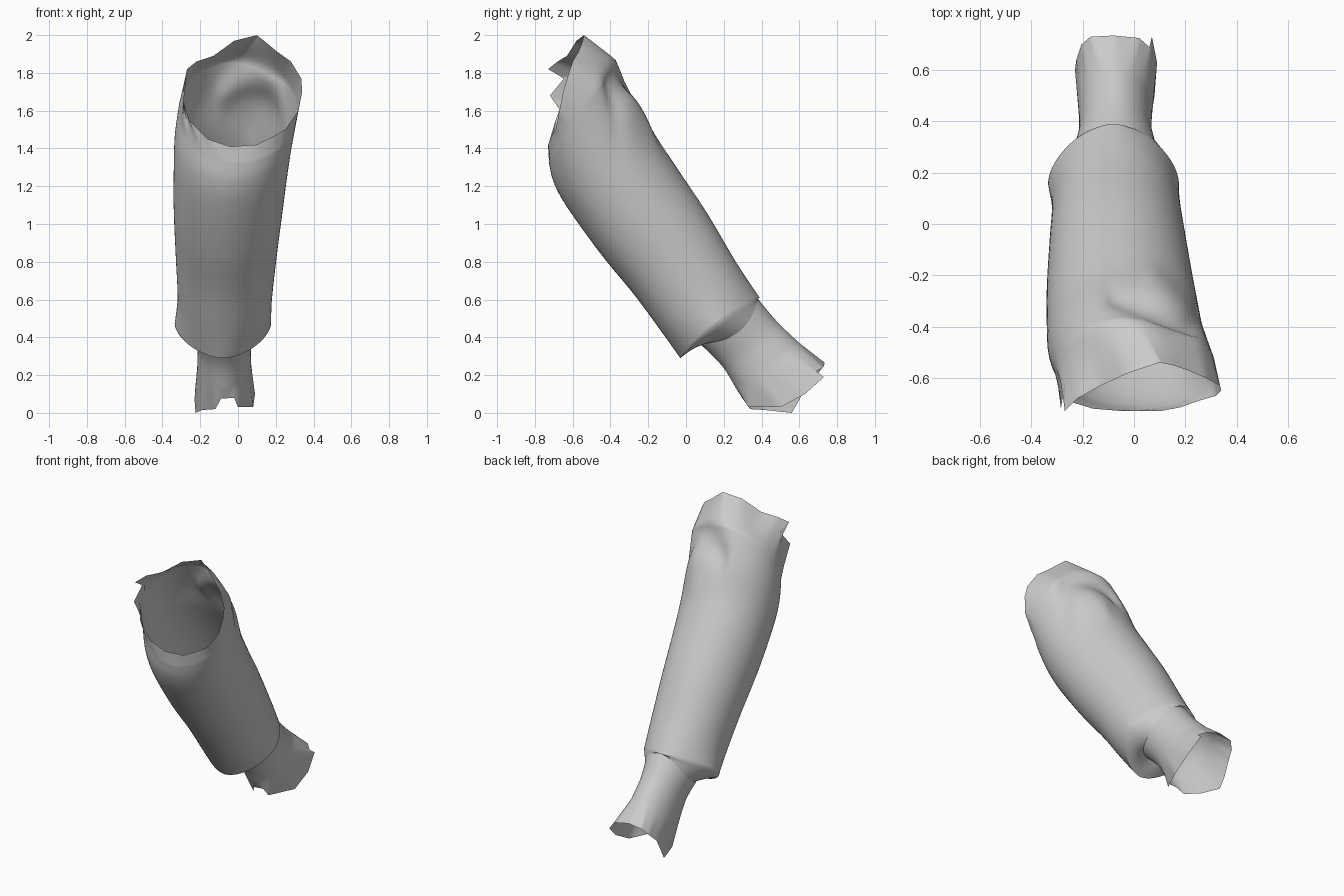
import bpy, bmesh, math
from mathutils import Vector

if "Cube" in bpy.data.objects:
    bpy.data.objects.remove(bpy.data.objects["Cube"])

N = 80  # points round each tube


def section(x0, x1, front, back, side_push=0.0, power=1.0):
    """Oval ring from x limits and its front/back points in the y-z plane.
    side_push slides the sides along the arm, power > 1 makes it more diamond-like."""
    f, b = Vector((0, *front)), Vector((0, *back))
    mid = (f + b) / 2 + Vector(((x0 + x1) / 2, 0, 0))
    ring = []
    for i in range(N):
        a = 2 * math.pi * i / N
        c, s = [math.copysign(abs(v) ** power, v) for v in (math.cos(a), math.sin(a))]
        push = Vector((0, 0.67, -0.74)) * side_push * math.cos(a) ** 2
        ring.append(mid + Vector(((x1 - x0) / 2 * c, 0, 0)) + (b - f) / 2 * s + push)
    return ring


def torn_edge(points):
    """Ragged ring through a closed polyline."""
    pts, k = [Vector(p) for p in points], N // len(points)
    return [pts[i // k].lerp(pts[(i // k + 1) % len(pts)], (i % k) / k) for i in range(N)]


def smooth_rings(rings, steps):
    """Catmull-Rom interpolation between rings."""
    out = []
    for s in range(len(rings) - 1):
        r0, r1, r2 = rings[max(s - 1, 0)], rings[s], rings[s + 1]
        r3 = rings[min(s + 2, len(rings) - 1)]
        for k in range(steps):
            t = k / steps
            out.append([(b * 2 + (c - a) * t + (a * 2 - b * 5 + c * 4 - d) * t**2
                         + (b * 3 - a - c * 3 + d) * t**3) / 2
                        for a, b, c, d in zip(r0, r1, r2, r3)])
    return out + [rings[-1]]


def blend(r0, r1, steps):
    return [[a.lerp(b, k / steps) for a, b in zip(r0, r1)] for k in range(1, steps + 1)]


def skin(name, rings):
    bm = bmesh.new()
    vs = [[bm.verts.new(p) for p in r] for r in rings]
    for a, b in zip(vs, vs[1:]):
        for i in range(N):
            j = (i + 1) % N
            bm.faces.new((a[i], a[j], b[j], b[i]))
    me = bpy.data.meshes.new(name)
    bm.to_mesh(me)
    bm.free()
    ob = bpy.data.objects.new(name, me)
    bpy.context.collection.objects.link(ob)
    bpy.ops.object.select_all(action='DESELECT')
    ob.select_set(True)
    bpy.context.view_layer.objects.active = ob
    bpy.ops.object.shade_smooth_by_angle(angle=math.radians(60))
    return ob


def bump(p, a, b, width):
    """Falloff round a line seen from above."""
    q, a, b = Vector((p.x, p.y)), Vector(a), Vector(b)
    t = max(0, min(1, (q - a).dot(b - a) / (b - a).length_squared))
    return math.exp(-((q - a.lerp(b, t)).length / width) ** 2)


# Sleeve body, from shoulder end to cuff
body = smooth_rings([
    section(-0.315, 0.315, (-0.725, 1.32), (-0.37, 1.87)),
    section(-0.335, 0.29, (-0.70, 1.22), (-0.27, 1.69)),
    section(-0.34, 0.265, (-0.63, 1.09), (-0.18, 1.50)),
    section(-0.34, 0.235, (-0.45, 0.84), (-0.05, 1.30)),
    section(-0.33, 0.205, (-0.27, 0.62), (0.11, 1.06)),
    section(-0.32, 0.18, (-0.13, 0.43), (0.27, 0.79)),
    section(-0.335, 0.175, (-0.03, 0.29), (0.39, 0.61), -0.03, 1.15)], 8)
opening = torn_edge([
    (0.34, -0.65, 1.70), (0.335, -0.63, 1.77), (0.28, -0.60, 1.86), (0.21, -0.57, 1.91),
    (0.15, -0.55, 1.96), (0.10, -0.54, 2.0), (-0.02, -0.58, 1.97), (-0.13, -0.63, 1.89),
    (-0.22, -0.68, 1.86), (-0.27, -0.73, 1.82), (-0.27, -0.63, 1.79), (-0.285, -0.72, 1.68),
    (-0.29, -0.65, 1.66), (-0.26, -0.69, 1.55), (-0.16, -0.72, 1.45), (-0.04, -0.73, 1.41),
    (0.10, -0.73, 1.42), (0.18, -0.715, 1.46), (0.25, -0.69, 1.50), (0.32, -0.67, 1.60)])
sleeve = [opening] + blend(opening, body[0], 6)[:-1] + [list(r) for r in body]

# Elbow fold pressed into the upper side, fading towards the opening
up = Vector((0.25, 0.7, 0.6)).normalized()
for k, ring in enumerate(sleeve):
    fade = min(1, k / 8)
    for i in range(N // 2):
        p, w = ring[i], math.sin(2 * math.pi * i / N)
        d = (0.02 * bump(p, (0.07, -0.21), (0.2, -0.32), 0.05)
             - 0.035 * bump(p, (-0.06, -0.28), (0.22, -0.39), 0.045)
             - 0.02 * bump(p, (0.17, -0.42), (0.2, -0.48), 0.08))
        ring[i] = p + up * d * w * fade

# Hem turned in under the cuff, running into the arm at the sides
wrist_start = section(-0.235, 0.09, (0.07, 0.37), (0.38, 0.605), 0.08)
skin("sleeve", sleeve + blend(body[-1], wrist_start, 4))

# Forearm with a ragged end
arm = smooth_rings([
    wrist_start,
    section(-0.215, 0.07, (0.19, 0.25), (0.48, 0.485), 0.03),
    section(-0.215, 0.07, (0.265, 0.13), (0.60, 0.37))], 8)
end = torn_edge([
    (0.09, 0.63, 0.10), (0.07, 0.73, 0.19), (0.06, 0.69, 0.22), (0.02, 0.725, 0.24),
    (-0.08, 0.735, 0.265), (-0.17, 0.73, 0.25), (-0.205, 0.70, 0.21), (-0.225, 0.64, 0.15),
    (-0.23, 0.60, 0.07), (-0.225, 0.56, 0.0), (-0.19, 0.42, 0.015), (-0.12, 0.34, 0.02),
    (-0.09, 0.30, 0.075), (-0.02, 0.30, 0.08), (0.0, 0.33, 0.03), (0.08, 0.50, 0.03)])
skin("forearm", arm + blend(arm[-1], end, 5))
